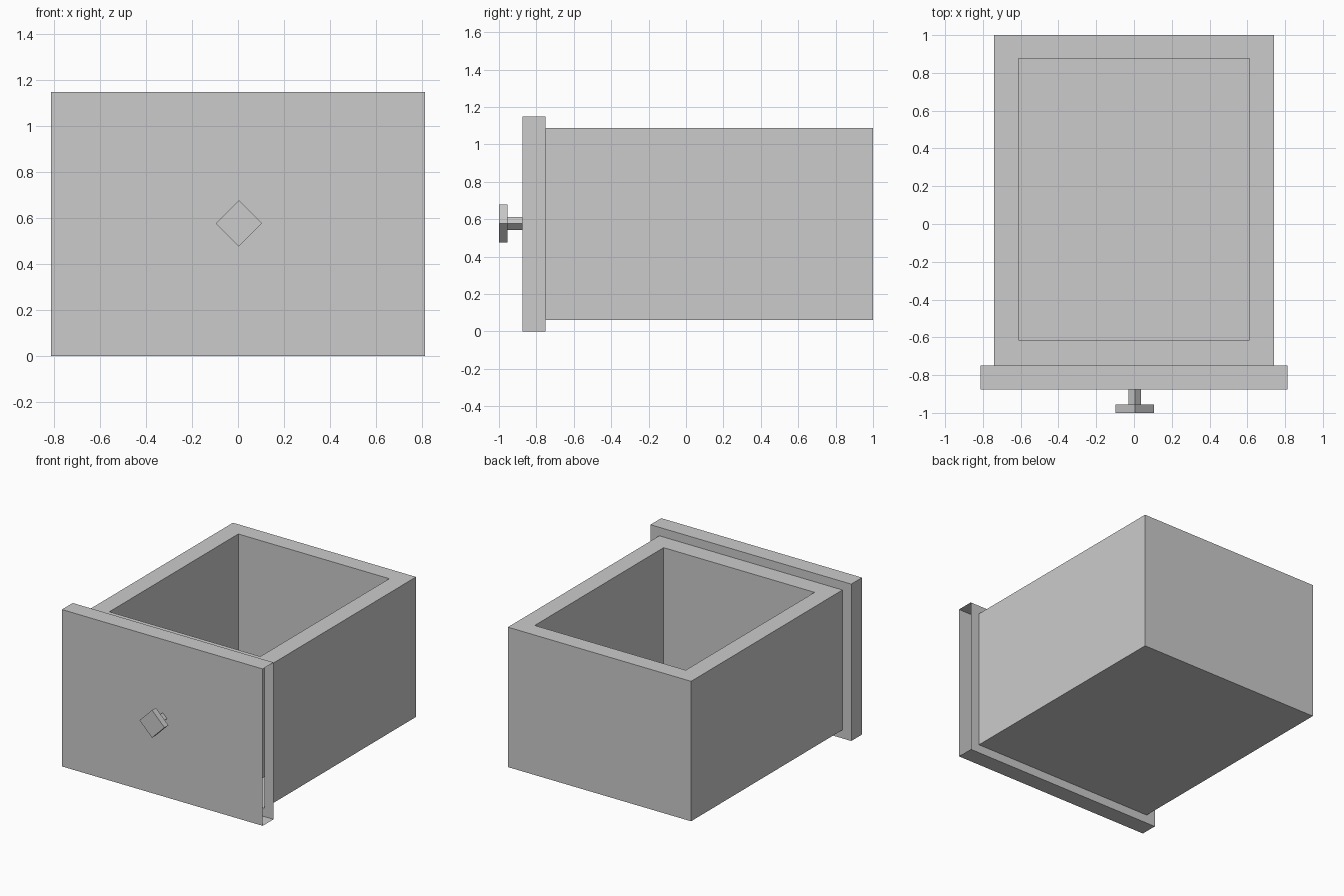
import bpy, bmesh
from math import pi
from mathutils import Matrix, Vector

if "Cube" in bpy.data.objects:
    bpy.data.objects.remove(bpy.data.objects["Cube"])

grey = bpy.data.materials.new("plain_grey")
grey.use_nodes = True
color = (0.6, 0.6, 0.6, 1)
grey.diffuse_color = color
grey.node_tree.nodes["Principled BSDF"].inputs["Base Color"].default_value = color


def finish(name, bm):
    mesh = bpy.data.meshes.new(name)
    bm.to_mesh(mesh)
    bm.free()
    mesh.materials.append(grey)
    bpy.context.collection.objects.link(bpy.data.objects.new(name, mesh))


def box(bm, low, high):
    low, high = Vector(low), Vector(high)
    place = Matrix.Translation((low + high) / 2) @ Matrix.Diagonal((*(high - low), 1))
    bmesh.ops.create_cube(bm, size=1, matrix=place)


def facing(bm, direction):
    """The outermost face whose normal points along the direction."""
    direction = Vector(direction)
    bm.normal_update()
    found = [f for f in bm.faces if f.normal.dot(direction) > 0.99]
    return max(found, key=lambda f: f.calc_center_median().dot(direction))


def inset(bm, face, width):
    bmesh.ops.inset_region(bm, faces=[face], thickness=width,
                           use_boundary=True, use_even_offset=True)


def push(bm, face, offset):
    """Extrude one face, leaving no face behind at its old place."""
    moved = bmesh.ops.extrude_discrete_faces(bm, faces=[face])["faces"][0]
    bmesh.ops.translate(bm, vec=offset, verts=moved.verts)


# Front panel
bm = bmesh.new()
box(bm, (-0.813, -0.875, 0), (0.813, -0.75, 1.148))

# Drawer body drawn out of the back of the panel, a little narrower than an even border
back = facing(bm, (0, 1, 0))
inset(bm, back, 0.062)
bmesh.ops.scale(bm, vec=(0.987, 1, 1), verts=back.verts)
push(bm, back, (0, 1.75, 0))

# Storage space sunk into the top of the body
bm.normal_update()
top = next(f for f in bm.faces if f.normal.z > 0.99 and f.calc_center_median().y > 0)
inset(bm, top, 0.13)
bmesh.ops.translate(bm, vec=(0, 0.006, 0), verts=top.verts)
push(bm, top, (0, 0, -0.9))

# The left end of the panel is open
bmesh.ops.delete(bm, geom=[facing(bm, (1, 0, 0))], context="FACES_ONLY")
finish("drawer", bm)


# Diamond knob on a thin stem, corners pointing up, down and sideways
def diamond(name, radius, front, rear):
    bm = bmesh.new()
    place = Matrix.Translation((0.004, (front + rear) / 2, 0.577)) @ Matrix.Rotation(pi / 2, 4, "X")
    bmesh.ops.create_cone(bm, cap_ends=True, segments=4, radius1=radius, radius2=radius,
                          depth=rear - front, matrix=place)
    finish(name, bm)


diamond("knob_stem", 0.034, -0.955, -0.875)
diamond("knob", 0.101, -1, -0.955)
